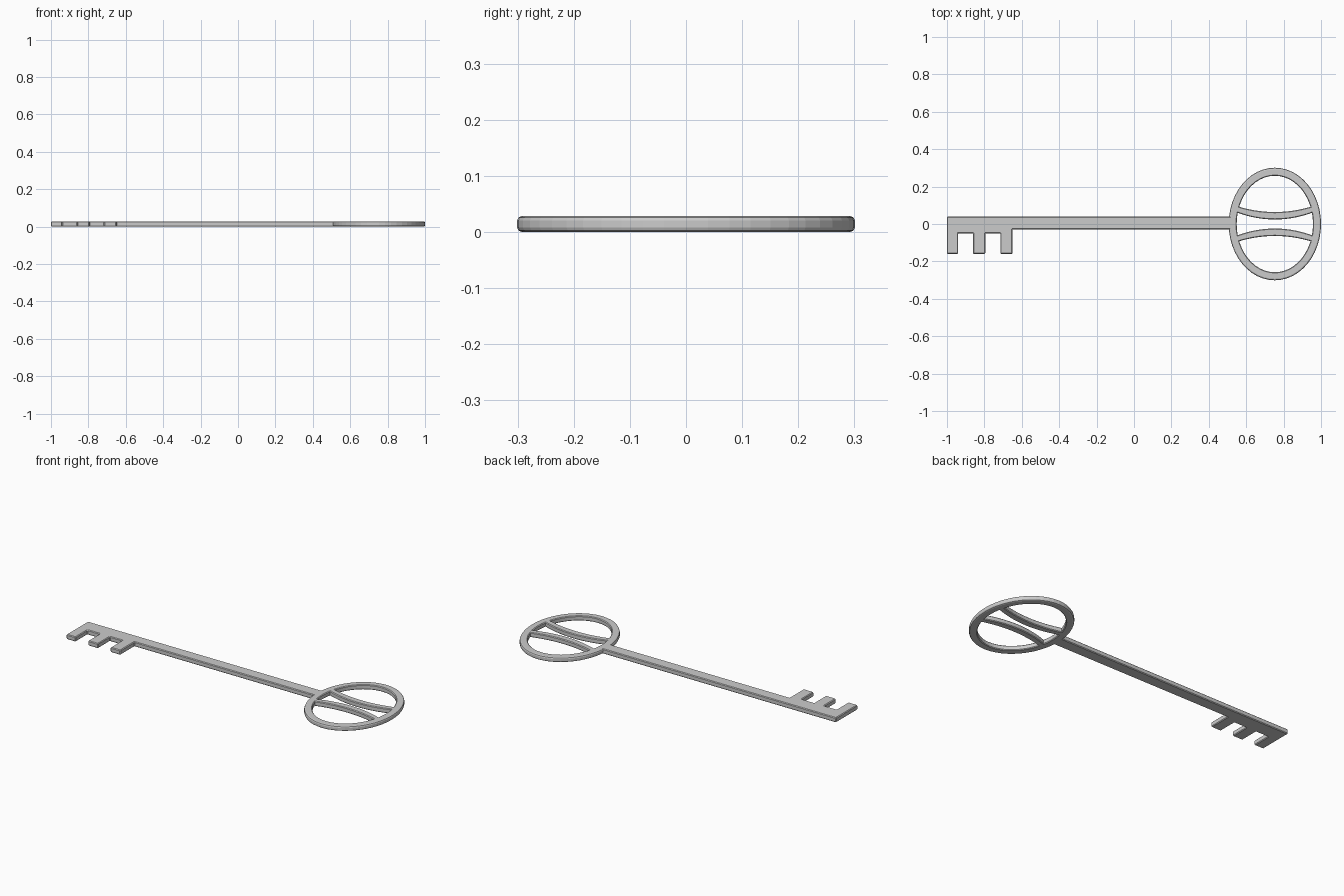
import bpy, math

if "Cube" in bpy.data.objects:
    bpy.data.objects.remove(bpy.data.objects["Cube"])

T = 0.028  # key thickness


def add_mesh(name, verts, faces):
    me = bpy.data.meshes.new(name)
    me.from_pydata(verts, [], faces)
    ob = bpy.data.objects.new(name, me)
    bpy.context.collection.objects.link(ob)
    return ob


def plate(name, outline, bevel):
    """Extrude a counter-clockwise outline to the key thickness and bevel it."""
    n = len(outline)
    verts = [(x, y, 0) for x, y in outline] + [(x, y, T) for x, y in outline]
    faces = [tuple(reversed(range(n))), tuple(range(n, 2 * n))]
    faces += [(i, (i + 1) % n, n + (i + 1) % n, n + i) for i in range(n)]
    ob = add_mesh(name, verts, faces)
    mod = ob.modifiers.new("bevel", 'BEVEL')
    mod.width, mod.segments = bevel, 1
    mod.limit_method, mod.angle_limit = 'ANGLE', math.radians(40)
    return ob


# Shank with the three bit teeth, one outline
outline = [(0.52, 0.04), (-1.0, 0.04)]
teeth = [(-1.0, -0.94), (-0.86, -0.795), (-0.715, -0.65)]
for i, (a, b) in enumerate(teeth):
    if i:
        outline.append((a, -0.05))
    outline += [(a, -0.16), (b, -0.16)]
    if i < 2:
        outline.append((b, -0.05))
outline += [(-0.65, -0.029), (0.52, -0.029)]
plate("shank_and_bit", outline, 0.004)

# Oval bow: a rounded section swept round an ellipse
CX, RX, RY, W, C = 0.753, 0.247, 0.301, 0.043, 0.008
c = C * 0.3
half = [(0, C), (-c, c), (-C, 0)]
section = [(0, C), (0, T - C), (-c, T - c), (-C, T), (-W + C / 2, T),
           (-W, T - C / 2), (-W, C / 2), (-W + C / 2, 0), (-C, 0), (-c, c)]
N, M = 48, len(section)
verts, faces = [], []
for i in range(N):
    a = 2 * math.pi * i / N
    for d, z in section:
        verts.append((CX + (RX + d) * math.cos(a), (RY + d) * math.sin(a), z))
    for j in range(M):
        k, ni = (j + 1) % M, (i + 1) % N
        faces.append((i * M + j, ni * M + j, ni * M + k, i * M + k))
bow = add_mesh("bow_ring", verts, faces)
bow.data.shade_flat()

# Two curved bars across the bow, mirrored about the key's axis
xs = [-0.213 + 0.426 * i / 14 for i in range(15)]
for name, s in (("upper_bow_bar", 1), ("lower_bow_bar", -1)):
    lower = [(CX + x, s * (0.024 + 0.04 * (x / 0.21) ** 2)) for x in xs]
    upper = [(CX + x, s * (0.064 + 0.034 * (x / 0.21) ** 2)) for x in xs]
    pts = lower + upper[::-1]
    plate(name, pts if s > 0 else pts[::-1], 0.004)
